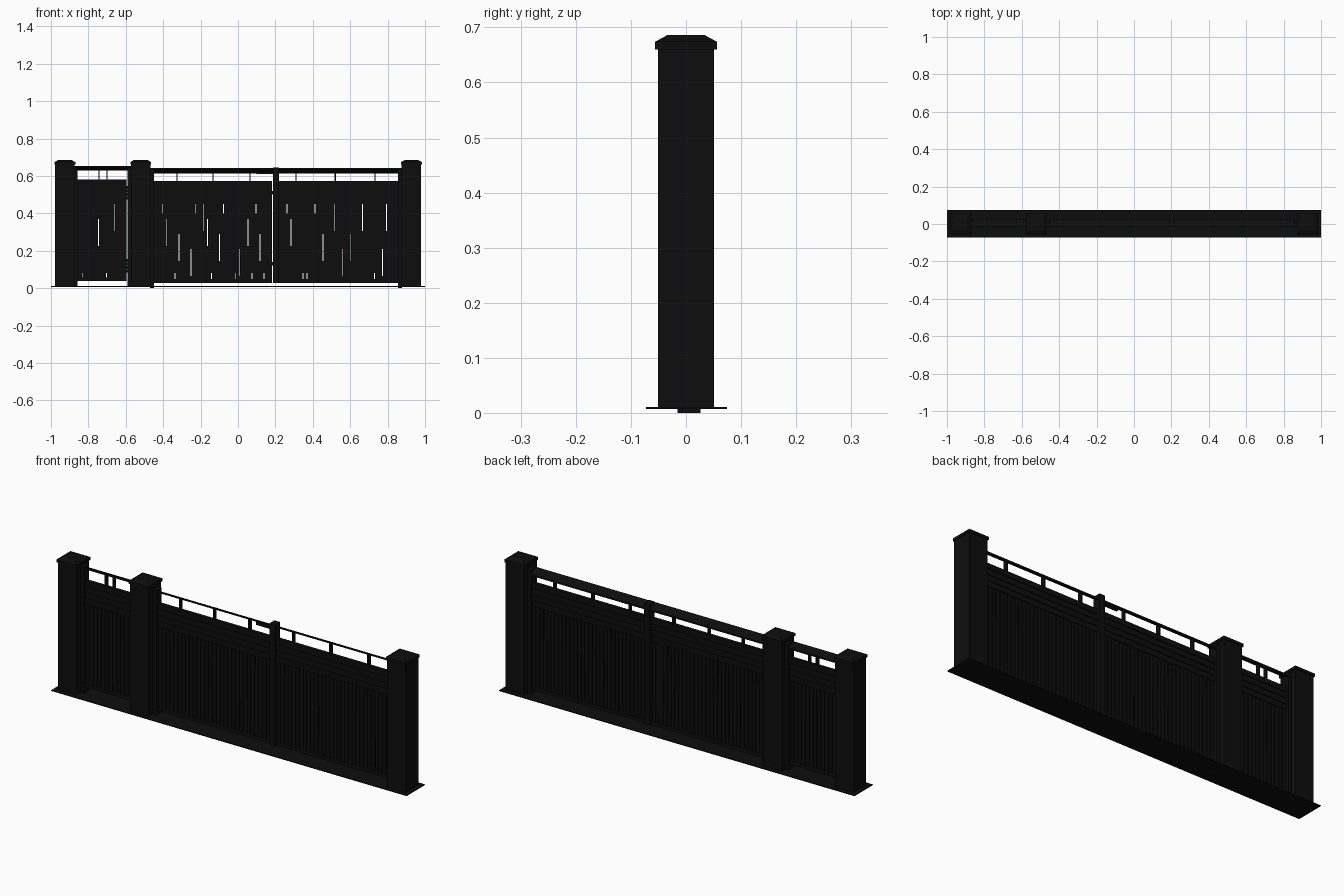
import bpy, bmesh
from mathutils import Matrix

cube = bpy.data.objects.get("Cube")
if cube:
    bpy.data.objects.remove(cube, do_unlink=True)

paint = bpy.data.materials.new("matt black")
paint.use_nodes = True
BLACK = (0.004, 0.004, 0.004, 1)
paint.diffuse_color = BLACK
bsdf = paint.node_tree.nodes["Principled BSDF"]
bsdf.inputs["Base Color"].default_value = BLACK
bsdf.inputs["Roughness"].default_value = 0.7


def finish(name, bm):
    mesh = bpy.data.meshes.new(name)
    bmesh.ops.recalc_face_normals(bm, faces=bm.faces)
    bm.to_mesh(mesh)
    bm.free()
    mesh.materials.append(paint)
    obj = bpy.data.objects.new(name, mesh)
    bpy.context.collection.objects.link(obj)
    return obj


def add_box(bm, x, y, z):
    """Add a box from (low, high) pairs."""
    size = [b - a for a, b in (x, y, z)]
    mid = [(a + b) / 2 for a, b in (x, y, z)]
    bmesh.ops.create_cube(bm, size=1, matrix=Matrix.Translation(mid) @ Matrix.Diagonal((*size, 1)))


def box(name, x, y, z):
    bm = bmesh.new()
    add_box(bm, x, y, z)
    return finish(name, bm)


def post(name, cx):
    """Square post with a bevelled cap."""
    bm = bmesh.new()
    add_box(bm, (cx - 0.052, cx + 0.052), (-0.051, 0.051), (0.008, 0.662))
    rings = []
    for half, z in ((0.056, 0.66), (0.056, 0.674), (0.034, 0.686)):
        rings.append([bm.verts.new((cx + sx * half, sy * half, z))
                      for sx, sy in ((-1, -1), (1, -1), (1, 1), (-1, 1))])
    bm.faces.new(rings[0][::-1])
    bm.faces.new(rings[-1])
    for low, high in zip(rings, rings[1:]):
        for i in range(4):
            j = (i + 1) % 4
            bm.faces.new((low[i], low[j], high[j], high[i]))
    return finish(name, bm)


def top_rail(name, x0, x1, z0, z1):
    """Handrail slab that falls away towards the back."""
    t = 0.008
    profile = ((-0.016, z1), (-0.016, z1 - t), (0.026, z0), (0.026, z0 + t))
    bm = bmesh.new()
    ends = [[bm.verts.new((x, y, z)) for y, z in profile] for x in (x0, x1)]
    for ring in ends:
        bm.faces.new(ring)
    for i in range(4):
        j = (i + 1) % 4
        bm.faces.new((ends[0][i], ends[0][j], ends[1][j], ends[1][i]))
    return finish(name, bm)


# Slit kinds: four long staggered rows, a short top one and a short bottom one
SLITS = [(0.305, 0.45), (0.225, 0.37), (0.145, 0.29), (0.065, 0.21), (0.40, 0.45), (0.05, 0.08)]
GAP = 0.0045


def infill(name, x0, x1, z0, z1, slits):
    """Vertical boards with staggered slits under four horizontal boards."""
    bm = bmesh.new()
    split = z1 - 0.12
    count = round((x1 - x0) / 0.0214)
    pitch = (x1 - x0) / count
    for k in range(count):
        left = x0 + k * pitch
        seam = left + GAP
        add_box(bm, (seam, left + pitch), (-0.002, 0.012), (z0, split))
        # Set-back web in each seam, left open where there is a slit
        if k in slits:
            low, high = SLITS[slits[k]]
            spans = [(z0, low), (high, split)]
        else:
            spans = [(z0, split)]
        for span in spans:
            if span[1] - span[0] > 0.001:
                add_box(bm, (left, seam), (0.002, 0.008), span)
    step = (z1 - split) / 4
    for i in range(4):
        low = split + i * step
        add_box(bm, (x0, x1), (-0.004, 0.014), (low + 0.004, low + step))
        add_box(bm, (x0, x1), (0.001, 0.009), (low, low + 0.004))
    # Bottom rail
    add_box(bm, (x0, x1), (-0.004, 0.014), (z0, z0 + 0.02))
    return finish(name, bm)


def balusters(name, xs, z0, z1):
    bm = bmesh.new()
    for x in xs:
        add_box(bm, (x - 0.003, x + 0.003), (-0.006, 0.016), (z0, z1))
    return finish(name, bm)


# Ground strip and the three main posts
box("ground_strip", (-1, 1), (-0.073, 0.074), (0.007, 0.011))
for name, cx in (("right_post", -0.926), ("middle_post", -0.52), ("left_post", 0.927)):
    post(name, cx)

# Jambs beside the posts
JAMB_Y = (-0.015, 0.026)
box("wicket_lock_jamb", (-0.875, -0.857), JAMB_Y, (0.01, 0.652))
box("wicket_hinge_jamb", (-0.592, -0.57), JAMB_Y, (0.01, 0.652))
box("gate_right_jamb", (-0.47, -0.448), JAMB_Y, (0, 0.643))
box("gate_left_jamb", (0.855, 0.878), JAMB_Y, (0, 0.643))
box("gate_centre_post", (0.187, 0.218), JAMB_Y, (0.028, 0.646))

# Infill panels
infill("wicket_panel", -0.857, -0.596, 0.037, 0.58, {1: 5, 5: 1, 7: 5, 9: 0})
infill("gate_right_panel", -0.448, 0.181, 0.028, 0.573,
       {2: 4, 3: 1, 5: 5, 6: 2, 9: 3, 10: 4, 12: 0, 13: 1, 14: 5, 16: 2, 17: 4,
        20: 5, 21: 3, 23: 1, 24: 5, 25: 4, 26: 2, 27: 5})
infill("gate_left_panel", 0.218, 0.855, 0.028, 0.573,
       {2: 4, 3: 1, 6: 5, 7: 5, 9: 4, 11: 2, 14: 0, 16: 3, 18: 2, 21: 0, 24: 5, 26: 3, 27: 0})

# Ties across the gap beside the centre post
for i, z in enumerate((0.12, 0.5)):
    box("centre_tie_%d" % (i + 1), (0.178, 0.19), (0, 0.01), (z, z + 0.02))

# Handrails and their short supports
top_rail("wicket_handrail", -0.875, -0.57, 0.628, 0.652)
top_rail("gate_handrail", -0.47, 0.878, 0.614, 0.643)
balusters("wicket_balusters", (-0.743, -0.70), 0.578, 0.638)
balusters("gate_balusters", (-0.326, -0.134, 0.064, 0.31, 0.52, 0.733), 0.57, 0.628)
box("latch_bar", (0.1, 0.187), (0, 0.02), (0.61, 0.622))

# Wicket hinges
for i, z in enumerate((0.12, 0.51)):
    bm = bmesh.new()
    for k in range(4):
        bmesh.ops.create_cone(bm, cap_ends=True, segments=12, radius1=0.005, radius2=0.005, depth=0.015,
                              matrix=Matrix.Translation((-0.594, -0.012, z + (k - 1.5) * 0.019)))
    finish("wicket_hinge_%d" % (i + 1), bm)
